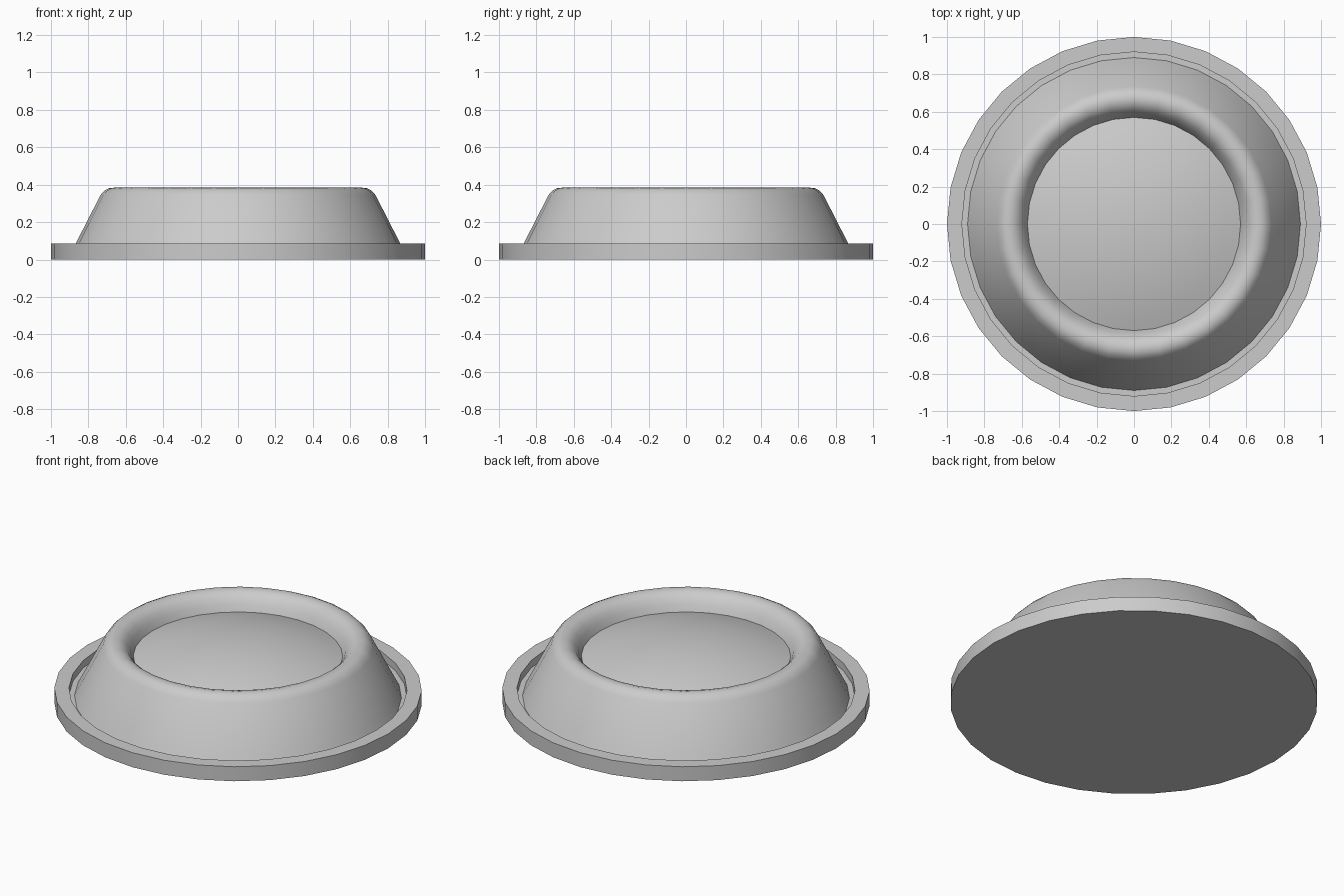
import bpy, bmesh, math

if "Cube" in bpy.data.objects:
    bpy.data.objects.remove(bpy.data.objects["Cube"])

SIDES = 32

def lathe(name, profile, angle=35):
    """Revolve a (radius, z) profile about z; radius 0 becomes a pole."""
    bm = bmesh.new()
    rings = []
    for r, z in profile:
        n = 1 if r == 0 else SIDES
        rings.append([bm.verts.new((r * math.cos(2 * math.pi * i / SIDES),
                                    r * math.sin(2 * math.pi * i / SIDES), z)) for i in range(n)])
    for a, b in zip(rings, rings[1:]):
        for i in range(SIDES):
            j = (i + 1) % SIDES
            q = [a[i % len(a)], a[j % len(a)], b[j % len(b)], b[i % len(b)]]
            bm.faces.new(list(dict.fromkeys(q)))
    bmesh.ops.recalc_face_normals(bm, faces=bm.faces)
    me = bpy.data.meshes.new(name)
    bm.to_mesh(me)
    bm.free()
    ob = bpy.data.objects.new(name, me)
    bpy.context.collection.objects.link(ob)
    bpy.ops.object.select_all(action='DESELECT')
    bpy.context.view_layer.objects.active = ob
    ob.select_set(True)
    bpy.ops.object.shade_smooth_by_angle(angle=math.radians(angle))
    return ob

# Domed centre, a shallow spherical cap
edge_r, edge_z, slope = 0.57, 0.285, math.radians(19)
R = edge_r / math.sin(slope)
dome = [(R * math.sin(slope * k / 8), edge_z + R * (math.cos(slope * k / 8) - math.cos(slope)))
        for k in range(9)]

# Rounded lip and sloping skirt around the dome
lip = [(0.588, 0.325), (0.61, 0.355), (0.635, 0.376), (0.665, 0.384),
       (0.69, 0.381), (0.712, 0.37), (0.735, 0.345), (0.868, 0.085), (0.89, 0.042)]

# Groove, flat rim and underside
rim = [(0.92, 0.042), (0.92, 0.087), (1, 0.087), (1, 0), (0, 0)]

lathe("domed_button", dome + lip + rim)
